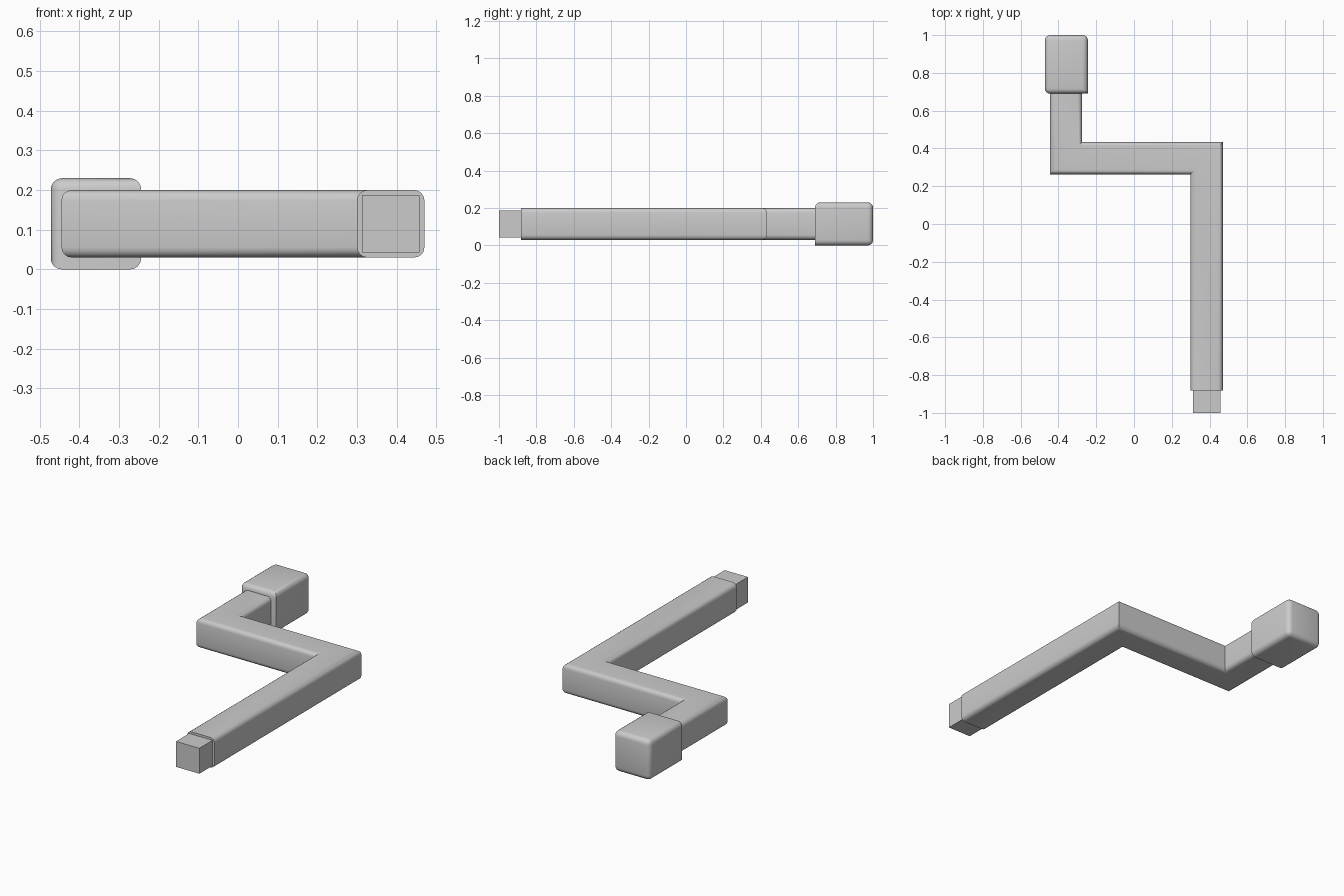
import bpy, bmesh, math
from mathutils import Vector

if "Cube" in bpy.data.objects:
    bpy.data.objects.remove(bpy.data.objects["Cube"])

ZC = 0.115  # height of the handle's centre line


def finish(name, bm):
    bmesh.ops.recalc_face_normals(bm, faces=bm.faces)
    mesh = bpy.data.meshes.new(name)
    bm.to_mesh(mesh)
    bm.free()
    ob = bpy.data.objects.new(name, mesh)
    bpy.context.collection.objects.link(ob)
    bpy.ops.object.select_all(action='DESELECT')
    bpy.context.view_layer.objects.active = ob
    ob.select_set(True)
    bpy.ops.object.shade_smooth_by_angle(angle=math.radians(32))
    return ob


def box(x0, x1, y0, y1, z0, z1):
    bm = bmesh.new()
    bmesh.ops.create_cube(bm, size=1)
    for v in bm.verts:
        v.co = ((x0 + x1) / 2 + v.co.x * (x1 - x0),
                (y0 + y1) / 2 + v.co.y * (y1 - y0),
                (z0 + z1) / 2 + v.co.z * (z1 - z0))
    return bm


def rounded_square(half, r, steps=4):
    pts = []
    for q, (sx, sy) in enumerate([(1, 1), (-1, 1), (-1, -1), (1, -1)]):
        for i in range(steps + 1):
            a = math.pi / 2 * (q + i / steps)
            pts.append((sx * (half - r) + r * math.cos(a),
                        sy * (half - r) + r * math.sin(a)))
    return pts


# Cranked bar: rounded square section swept along a path with mitred corners
path = [Vector(p) for p in [(0.385, -0.882), (0.385, 0.348), (-0.36, 0.348), (-0.36, 0.71)]]
section = rounded_square(0.085, 0.026)
bm = bmesh.new()
rings = []
for i, p in enumerate(path):
    dirs = []
    if i > 0:
        dirs.append((p - path[i - 1]).normalized())
    if i < len(path) - 1:
        dirs.append((path[i + 1] - p).normalized())
    normals = [Vector((d.y, -d.x)) for d in dirs]
    side = sum(normals, Vector((0, 0))).normalized()
    side /= side.dot(normals[0])
    rings.append([bm.verts.new((p.x + side.x * u, p.y + side.y * u, ZC + w)) for u, w in section])
n = len(section)
for a, b in zip(rings, rings[1:]):
    for k in range(n):
        bm.faces.new((a[k], a[(k + 1) % n], b[(k + 1) % n], b[k]))
bm.faces.new(rings[0])
bm.faces.new(rings[-1])
finish("cranked_bar", bm)

# Square drive tip
finish("drive_tip", box(0.312, 0.458, -1.0, -0.87, 0.043, 0.187))

# Rounded grip, two front edges left sharp
bm = box(-0.472, -0.244, 0.69, 1.0, 0.0, 0.23)


def keep_sharp(e):
    front = all(v.co.y < 0.7 for v in e.verts)
    low = all(v.co.z < 0.01 for v in e.verts)
    right = all(v.co.x > -0.25 for v in e.verts)
    return front and (low or right)


bmesh.ops.bevel(bm, geom=[e for e in bm.edges if not keep_sharp(e)], offset=0.028,
                offset_type='OFFSET', segments=4, profile=0.5, affect='EDGES')
finish("grip", bm)
